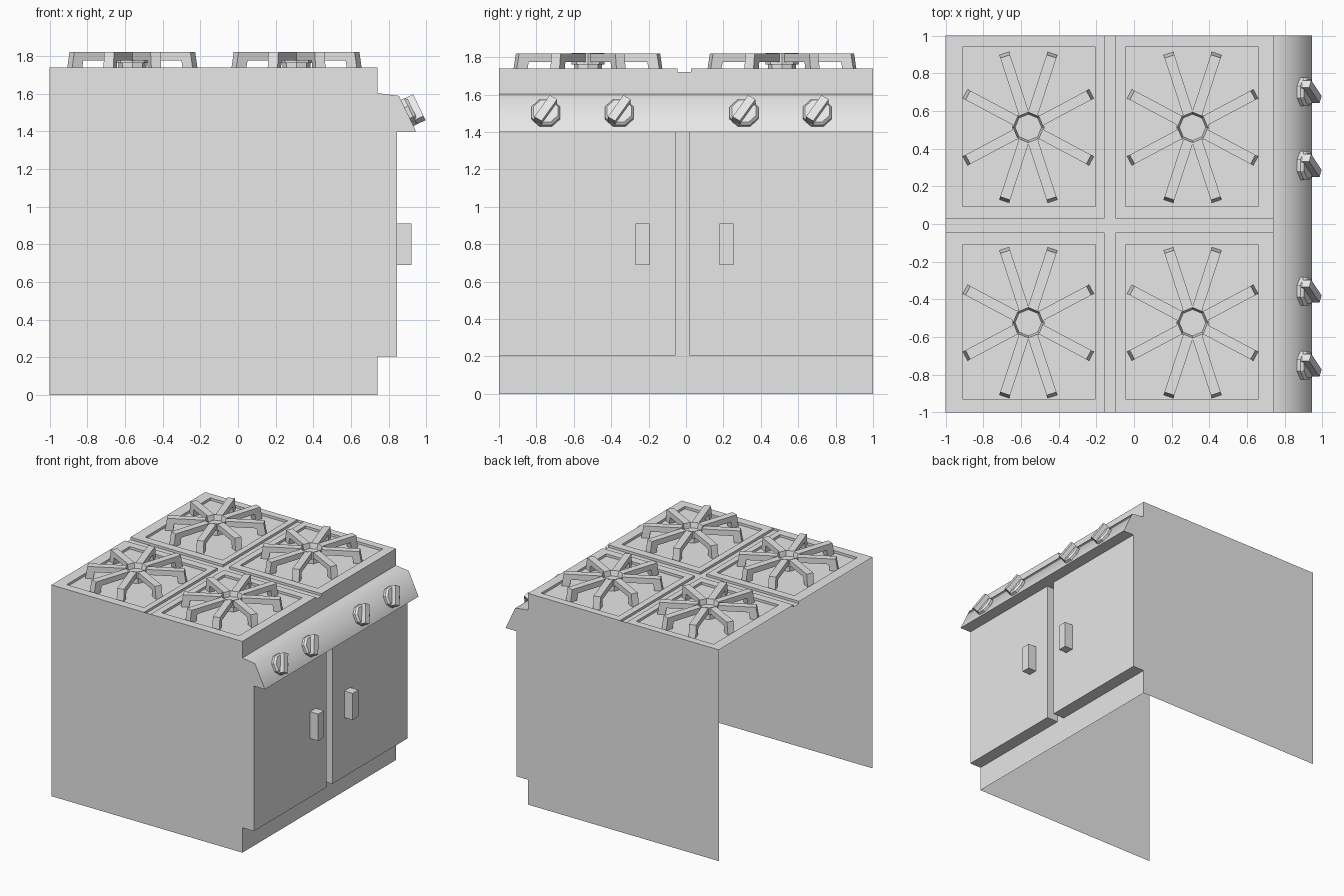
import bpy, bmesh
from math import atan2, cos, sin, pi, hypot, radians
from mathutils import Matrix, Vector

if "Cube" in bpy.data.objects:
    bpy.data.objects.remove(bpy.data.objects["Cube"], do_unlink=True)

grey = bpy.data.materials.new("light_grey")
grey.use_nodes = True
grey.diffuse_color = (0.8, 0.8, 0.8, 1)
grey.node_tree.nodes["Principled BSDF"].inputs["Base Color"].default_value = (0.8, 0.8, 0.8, 1)


def finish(name, bm, matrix=Matrix(), recalc=True):
    if recalc:
        bmesh.ops.recalc_face_normals(bm, faces=bm.faces)
    mesh = bpy.data.meshes.new(name)
    bm.to_mesh(mesh)
    bm.free()
    mesh.transform(matrix)
    mesh.materials.append(grey)
    obj = bpy.data.objects.new(name, mesh)
    bpy.context.collection.objects.link(obj)
    return obj


def extrude(name, profile, y0, y1, matrix=Matrix()):
    """Closed prism from an (x, z) profile, running along y."""
    bm = bmesh.new()
    a, b = [[bm.verts.new((x, y, z)) for x, z in profile] for y in (y0, y1)]
    bm.faces.new(a)
    bm.faces.new(b)
    n = len(a)
    for i in range(n):
        j = (i + 1) % n
        bm.faces.new((a[i], a[j], b[j], b[i]))
    return finish(name, bm, matrix)


def box(name, x0, x1, y0, y1, z0, z1, matrix=Matrix()):
    return extrude(name, [(x0, z0), (x1, z0), (x1, z1), (x0, z1)], y0, y1, matrix)


def lathe(name, profile, sides, matrix=Matrix()):
    """Turn an (r, z) profile and cap both ends."""
    bm = bmesh.new()
    rings = [[bm.verts.new((r * cos(2 * pi * k / sides), r * sin(2 * pi * k / sides), z))
              for k in range(sides)] for r, z in profile]
    for a, b in zip(rings, rings[1:]):
        for k in range(sides):
            m = (k + 1) % sides
            bm.faces.new((a[k], a[m], b[m], b[k]))
    bm.faces.new(rings[0])
    bm.faces.new(rings[-1])
    return finish(name, bm, matrix)


# Key dimensions
TOP, LOW, FRONT, DOOR = 1.74, 1.72, 0.74, 0.845
PANEL_LOW, PANEL_HIGH, KICK = 1.40, 1.603, 0.205

# Cabinet shell: open back and bottom, top with grooves and four sunken squares
xs = [-1, -0.91, -0.205, -0.157, -0.098, -0.045, 0.662, FRONT]
ys = [-1, -0.93, -0.11, -0.045, 0.028, 0.093, 0.94, 1]


def height(i, j):
    sunken = i in (1, 5) and j in (1, 5)
    return LOW if sunken or i == 3 or j == 3 else TOP


bm = bmesh.new()


def quad(*corners):
    bm.faces.new([bm.verts.new(c) for c in corners])


for i in range(7):
    for j in range(7):
        x0, x1, y0, y1, h = xs[i], xs[i + 1], ys[j], ys[j + 1], height(i, j)
        quad((x0, y0, h), (x1, y0, h), (x1, y1, h), (x0, y1, h))
        if i < 6 and height(i + 1, j) != h:
            g = height(i + 1, j)
            quad((x1, y0, g), (x1, y1, g), (x1, y1, h), (x1, y0, h))
        if j < 6 and height(i, j + 1) != h:
            g = height(i, j + 1)
            quad((x1, y1, g), (x0, y1, g), (x0, y1, h), (x1, y1, h))
        if i == 6:
            quad((x1, y0, 0), (x1, y1, 0), (x1, y1, h), (x1, y0, h))
quad((-1, -1, 0), (FRONT, -1, 0), (FRONT, -1, TOP), (-1, -1, TOP))
quad((FRONT, 1, 0), (-1, 1, 0), (-1, 1, TOP), (FRONT, 1, TOP))
bmesh.ops.remove_doubles(bm, verts=bm.verts, dist=0.0001)
finish("cabinet_shell", bm, recalc=False)

# Doors and their handles
for side, y0, y1, h0 in (("right", -1, -0.055, -0.27), ("left", 0.02, 1, 0.178)):
    box(side + "_door", FRONT, DOOR, y0, y1, KICK, PANEL_LOW)
    box(side + "_door_handle", DOOR, 0.92, h0, h0 + 0.075, 0.69, 0.91)

# Sloping control panel with a soft upper bend
panel = extrude("control_panel", [(FRONT, PANEL_LOW), (0.945, PANEL_LOW),
                                  (0.855, 1.588), (FRONT, PANEL_HIGH)], -1, 1)
bpy.ops.object.select_all(action="DESELECT")
panel.select_set(True)
bpy.context.view_layer.objects.active = panel
bpy.ops.object.shade_smooth_by_angle(angle=radians(65))

# Knobs: faceted dial with a slanted grip bar, square to the panel
up = Vector((-0.09, 0, 0.188)).normalized()
side = Vector((0, 1, 0))
out = side.cross(up)
tilt = Matrix((side, up, out)).transposed().to_4x4()
for n, y in enumerate((-0.75, -0.357, 0.31, 0.702), 1):
    place = Matrix.Translation((0.898, y, 1.497)) @ tilt
    lathe(f"knob_dial_{n}", [(0.083, -0.005), (0.083, 0.02), (0.07, 0.035)], 8,
          place @ Matrix.Rotation(pi / 8, 4, "Z"))
    box(f"knob_grip_{n}", -0.076, 0.076, -0.023, 0.023, 0, 0.072,
        place @ Matrix.Rotation(radians(57), 4, "Z"))

# Burners: octagonal hub and eight bent support arms
tips = [(sx * x, sy * y) for x, y in ((0.128, 0.392), (0.335, 0.178))
        for sx in (-1, 1) for sy in (-1, 1)]
burner = 0
for cx in (-0.561, 0.311):
    for cy in (-0.524, 0.513):
        burner += 1
        place = Matrix.Translation((cx, cy, LOW))
        lathe(f"burner_hub_{burner}", [(0.075, 0), (0.075, 0.042), (0.088, 0.042),
                                       (0.088, 0.102), (0.081, 0.102), (0.07, 0.06)], 8, place)
        for n, (tx, ty) in enumerate(tips, 1):
            r = hypot(tx, ty)
            arm = [(0.078, 0.055), (0.078, 0.1), (r - 0.016, 0.1), (r, 0),
                   (r - 0.06, 0), (r - 0.07, 0.055)]
            extrude(f"burner_{burner}_arm_{n}", arm, -0.0275, 0.0275,
                    place @ Matrix.Rotation(atan2(ty, tx), 4, "Z"))
